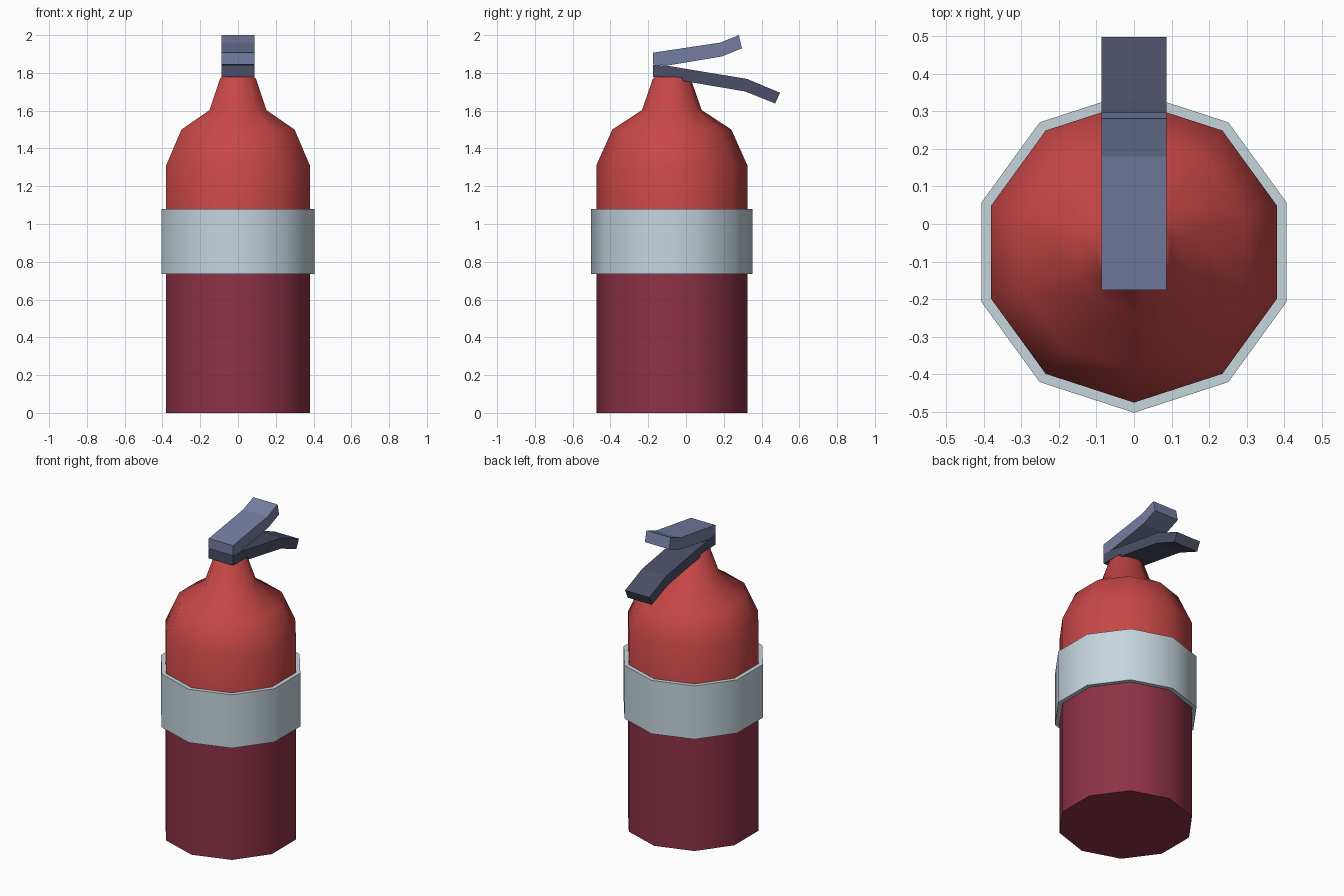
import bpy, bmesh, math

if "Cube" in bpy.data.objects:
    bpy.data.objects.remove(bpy.data.objects["Cube"])

CY = -0.075   # y of the cylinder axis
SIDES = 10


def material(name, rgb):
    m = bpy.data.materials.new(name)
    m.diffuse_color = (*rgb, 1)
    m.use_nodes = True
    m.node_tree.nodes["Principled BSDF"].inputs["Base Color"].default_value = m.diffuse_color
    return m


red = material("red paint", (0.58, 0.063, 0.063))
maroon = material("dark red paint", (0.27, 0.032, 0.063))
grey = material("pale grey", (0.56, 0.67, 0.73))
steel = material("blue grey", (0.18, 0.21, 0.36))
dark = material("dark grey", (0.07, 0.078, 0.135))


def finish(name, bm, mat, smooth):
    bmesh.ops.recalc_face_normals(bm, faces=bm.faces)
    me = bpy.data.meshes.new(name)
    bm.to_mesh(me)
    bm.free()
    me.materials.append(mat)
    ob = bpy.data.objects.new(name, me)
    bpy.context.collection.objects.link(ob)
    if smooth:
        bpy.ops.object.select_all(action='DESELECT')
        ob.select_set(True)
        bpy.context.view_layer.objects.active = ob
        bpy.ops.object.shade_smooth_by_angle(angle=math.radians(44))
    return ob


def lathe(name, profile, mat, closed=False):
    """Ten-sided turned part from (radius, z) points."""
    bm = bmesh.new()
    rings = []
    for r, z in profile:
        angles = [math.pi / 2 + 2 * math.pi * k / SIDES for k in range(SIDES)]
        rings.append([bm.verts.new((r * math.cos(a), CY + r * math.sin(a), z)) for a in angles])
    pairs = list(zip(rings, rings[1:] + rings[:1]))
    for lo, hi in pairs if closed else pairs[:-1]:
        for k in range(SIDES):
            j = (k + 1) % SIDES
            bm.faces.new((lo[k], lo[j], hi[j], hi[k]))
    if not closed:
        bm.faces.new(rings[0])
        bm.faces.new(rings[-1])
    return finish(name, bm, mat, True)


def lever(name, outline, mat, half=0.087):
    """Side outline of (y, z) points, extruded across x."""
    bm = bmesh.new()
    face = bm.faces.new([bm.verts.new((-half, y, z)) for y, z in outline])
    ext = bmesh.ops.extrude_face_region(bm, geom=[face], use_keep_orig=True)
    for v in ext["geom"]:
        if isinstance(v, bmesh.types.BMVert):
            v.co.x = half
    return finish(name, bm, mat, False)


# Tank with shoulder and neck; the lower part is darker
body = lathe("tank", [(0.4, 0), (0.4, 0.9), (0.4, 1.31), (0.315, 1.5),
                      (0.158, 1.603), (0.1, 1.77), (0.088, 1.78)], red)
body.data.materials.append(maroon)
for p in body.data.polygons:
    if p.center.z < 0.8:
        p.material_index = 1

# Label band around the tank
lathe("label_band", [(0.395, 0.735), (0.427, 0.735), (0.427, 1.08), (0.395, 1.08)],
      grey, closed=True)

# Squeeze levers
lever("upper_lever", [(-0.175, 1.907), (0.18, 1.96), (0.28, 2.0), (0.296, 1.93),
                      (0.19, 1.887), (-0.10, 1.839), (-0.175, 1.844)], steel)
lever("lower_lever", [(-0.175, 1.843), (-0.10, 1.838), (0.323, 1.768), (0.498, 1.695),
                      (0.472, 1.638), (0.312, 1.702), (-0.018, 1.758),
                      (-0.02, 1.776), (-0.175, 1.779)], dark)
